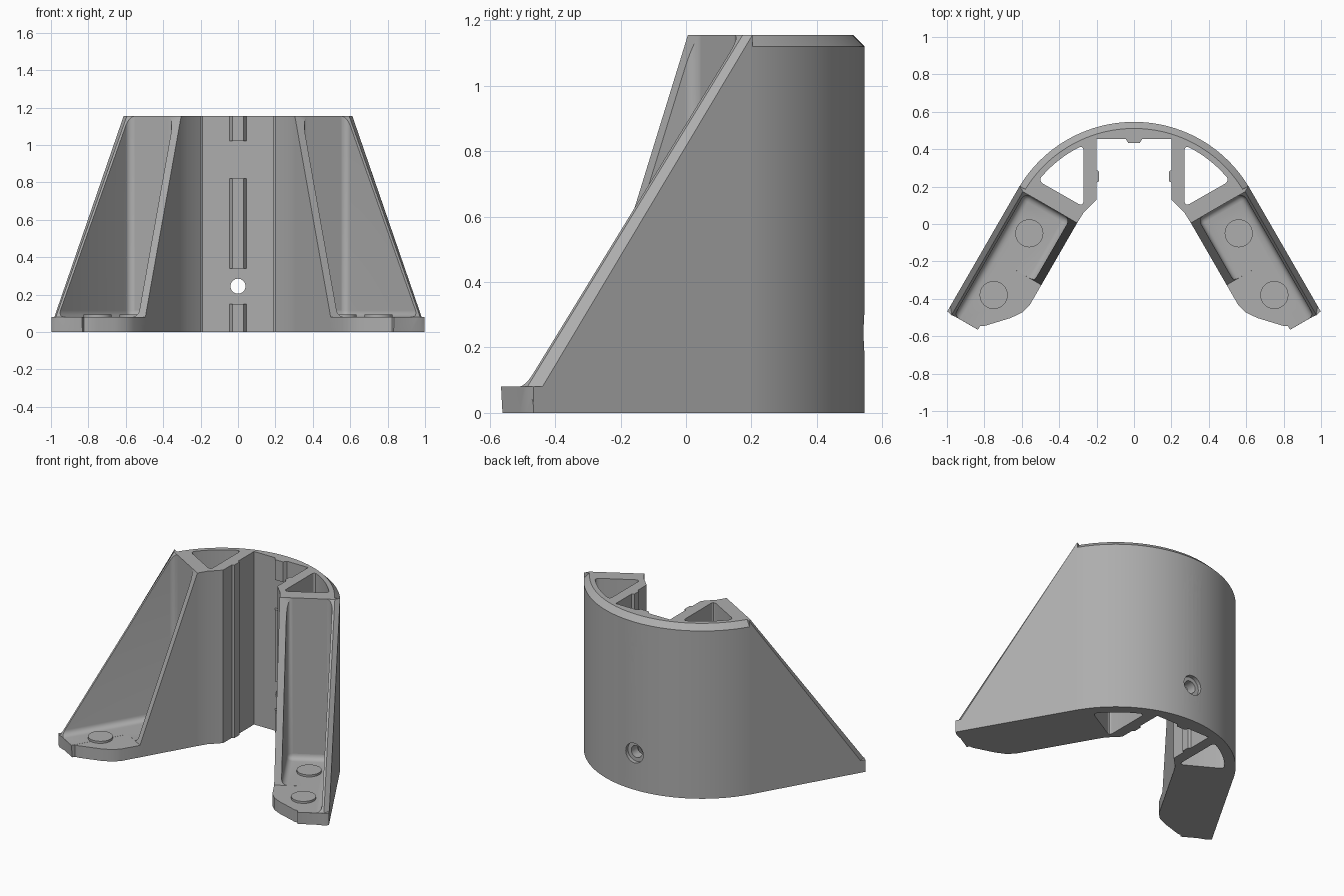
import bpy, bmesh, math
from mathutils import Matrix, Vector

if "Cube" in bpy.data.objects:
    bpy.data.objects.remove(bpy.data.objects["Cube"])

TOP, R, CY = 1.155, 0.716, -0.17      # height, outer radius, arc centre
S0 = 0.147                            # where the legs leave the arc
C, S = math.cos(math.radians(30)), 0.5
ALONG, ACROSS, UP = Vector((S, -C, 0)), Vector((C, S, 0)), Vector((0, 0, 1))

grey = bpy.data.materials.new("matte grey")
grey.use_nodes = True
grey.diffuse_color = (0.42, 0.42, 0.42, 1)
grey.node_tree.nodes["Principled BSDF"].inputs["Base Color"].default_value = (0.42, 0.42, 0.42, 1)


def axes(u, v, w):
    return Matrix((u, v, w)).transposed().to_4x4()


FLAT = Matrix.Identity(4)
LEG_PLAN = axes(ACROSS, ALONG, UP)
LEG_SIDE = axes(ALONG, UP, ACROSS)


def finish(name, bm, matrix=FLAT):
    bm.transform(matrix)
    bmesh.ops.recalc_face_normals(bm, faces=bm.faces)
    mesh = bpy.data.meshes.new(name)
    bm.to_mesh(mesh)
    bm.free()
    mesh.materials.append(grey)
    ob = bpy.data.objects.new(name, mesh)
    bpy.context.collection.objects.link(ob)
    return ob


def prism(name, pts, lo, hi, matrix=FLAT, rule=None, width=0.03, segments=1):
    """Extrude a closed outline, bevel the edges picked by rule, then place it."""
    bm = bmesh.new()
    base = bm.faces.new([bm.verts.new((x, y, lo)) for x, y in pts])
    up = bmesh.ops.extrude_face_region(bm, geom=[base])["geom"]
    moved = [g for g in up if isinstance(g, bmesh.types.BMVert)]
    bmesh.ops.translate(bm, verts=moved, vec=(0, 0, hi - lo))
    bmesh.ops.recalc_face_normals(bm, faces=bm.faces)
    if rule:
        picked = [e for e in bm.edges if rule(e.verts[0].co, e.verts[1].co, e)]
        bmesh.ops.bevel(bm, geom=picked, offset=width, segments=segments,
                        profile=0.5, affect='EDGES')
    return finish(name, bm, matrix)


def cylinder(name, r, start, end):
    a, b = Vector(start), Vector(end)
    bm = bmesh.new()
    bmesh.ops.create_cone(bm, cap_ends=True, segments=32, radius1=r, radius2=r, depth=(b - a).length)
    turn = (b - a).to_track_quat('Z', 'Y').to_matrix().to_4x4()
    return finish(name, bm, Matrix.Translation((a + b) / 2) @ turn)


def combine(ob, tool, operation):
    mod = ob.modifiers.new("combine", 'BOOLEAN')
    mod.operation, mod.solver, mod.object = operation, 'EXACT', tool
    bpy.context.view_layer.objects.active = ob
    bpy.ops.object.modifier_apply(modifier=mod.name)
    bpy.data.objects.remove(tool)


def mirrored(ob, name):
    copy = ob.copy()
    copy.data = ob.data.copy()
    copy.name = name
    copy.data.transform(Matrix.Scale(-1, 4, (1, 0, 0)))
    copy.data.flip_normals()
    bpy.context.collection.objects.link(copy)
    return copy


def arc(radius, a, b, count):
    angles = [math.radians(a + (b - a) * i / count) for i in range(count + 1)]
    return [(radius * math.cos(t), CY + radius * math.sin(t)) for t in angles]


def leg_point(n, s, z):
    return ACROSS * n + ALONG * s + UP * z


# Curved housing with a square channel open to the front
corner = leg_point(0.266, S0, 0)
inner = [(0.2, 0.455), (0.2, 0.13), (0.27, 0.06), (corner.x, corner.y)]
outline = arc(R, 30, 150, 48) + [(-x, y) for x, y in reversed(inner)] + inner


def on_top_arc(a, b, e):
    return all(v.z > TOP - 0.01 and abs(math.hypot(v.x, v.y - CY) - R) < 0.001 for v in (a, b))


housing = prism("curved_housing", outline, 0, TOP, rule=on_top_arc, width=0.035)

# Rounded three-sided shafts through the housing
hole = [(0.27, 0.092)] + arc(0.65, 38, 65.5, 12)
shaft = prism("shaft_cutter", hole, -0.1, TOP + 0.1, width=0.03, segments=4,
              rule=lambda a, b, e: abs(a.z - b.z) > 0.1 and e.calc_face_angle() > 0.6)
combine(housing, mirrored(shaft, "shaft_cutter_right"), 'DIFFERENCE')
combine(housing, shaft, 'DIFFERENCE')

# Bolt holes in the back wall, with round recesses outside
for z in (0.245, 0.915):
    combine(housing, cylinder("bolt_cutter", 0.04, (0, 0.3, z), (0, 0.7, z)), 'DIFFERENCE')
    combine(housing, cylinder("recess_cutter", 0.065, (0, 0.52, z), (0, 0.7, z)), 'DIFFERENCE')

parts = [housing]

# Key rib on the channel's back wall, in three lengths
key = [(-0.048, 0.46), (-0.03, 0.433), (0.03, 0.433), (0.048, 0.46)]
for label, lo, hi in (("lower", 0, 0.15), ("middle", 0.34, 0.82), ("upper", 1.02, TOP)):
    parts.append(prism(label + "_key_rib", key, lo, hi))

# Guide strips on the channel's side walls
strip = [(0.21, 0.215), (0.186, 0.23), (0.186, 0.28), (0.21, 0.295)]
guide = prism("left_guide_strip", strip, 0, TOP)
parts += [guide, mirrored(guide, "right_guide_strip")]

# Leg: foot plate, two sloping walls and a filleted pocket between them
plan = [(0.266, 0.12), (0.266, 0.655), (0.282, 0.71), (0.32, 0.765), (0.39, 0.84), (0.42, 0.872),
        (0.45, 0.888), (0.6, 0.91), (0.631, 0.903), (0.631, 0.13)]
leg = prism("left_leg", plan, 0, 0.08, LEG_PLAN)


def wall_outline(reach):
    return [(0.13, 0), (reach - 0.005, 0), (reach, 0.08), (S0, TOP), (0.13, TOP)]


def outer_slope(a, b, e):
    return a.z > 0.63 and b.z > 0.63 and abs(a.y - b.y) > 0.2 and abs(a.x - b.x) > 0.2


outer = prism("outer_wall", wall_outline(0.907), 0.44, 0.631, LEG_SIDE, outer_slope, 0.03)
inner_wall = prism("inner_wall", wall_outline(0.53), 0.266, 0.46, LEG_SIDE)
combine(leg, outer, 'UNION')
combine(leg, inner_wall, 'UNION')


def pocket_edges(a, b, e):
    back = a.x < 0.2 and b.x < 0.2
    floor = a.y < 0.1 and b.y < 0.1
    return (back or floor) and not (a.x > 1 and b.x > 1) and not (a.y > 1 and b.y > 1)


pocket = prism("pocket_cutter", [(S0, 0.0805), (1.3, 0.0805), (1.3, 1.4), (S0, 1.4)],
               0.31, 0.587, LEG_SIDE, pocket_edges, 0.035, 4)
combine(leg, pocket, 'DIFFERENCE')

# Screw bosses and holes in the foot
for s in (0.323, 0.704):
    combine(leg, cylinder("boss", 0.075, leg_point(0.46, s, 0.04), leg_point(0.46, s, 0.094)), 'UNION')
    combine(leg, cylinder("screw_cutter", 0.041, leg_point(0.46, s, -0.1), leg_point(0.46, s, 0.3)), 'DIFFERENCE')
parts += [leg, mirrored(leg, "right_leg")]

# Smooth shading with crisp edges
bpy.ops.object.select_all(action='DESELECT')
for ob in parts:
    ob.select_set(True)
bpy.context.view_layer.objects.active = housing
bpy.ops.object.shade_smooth_by_angle(angle=math.radians(25))
